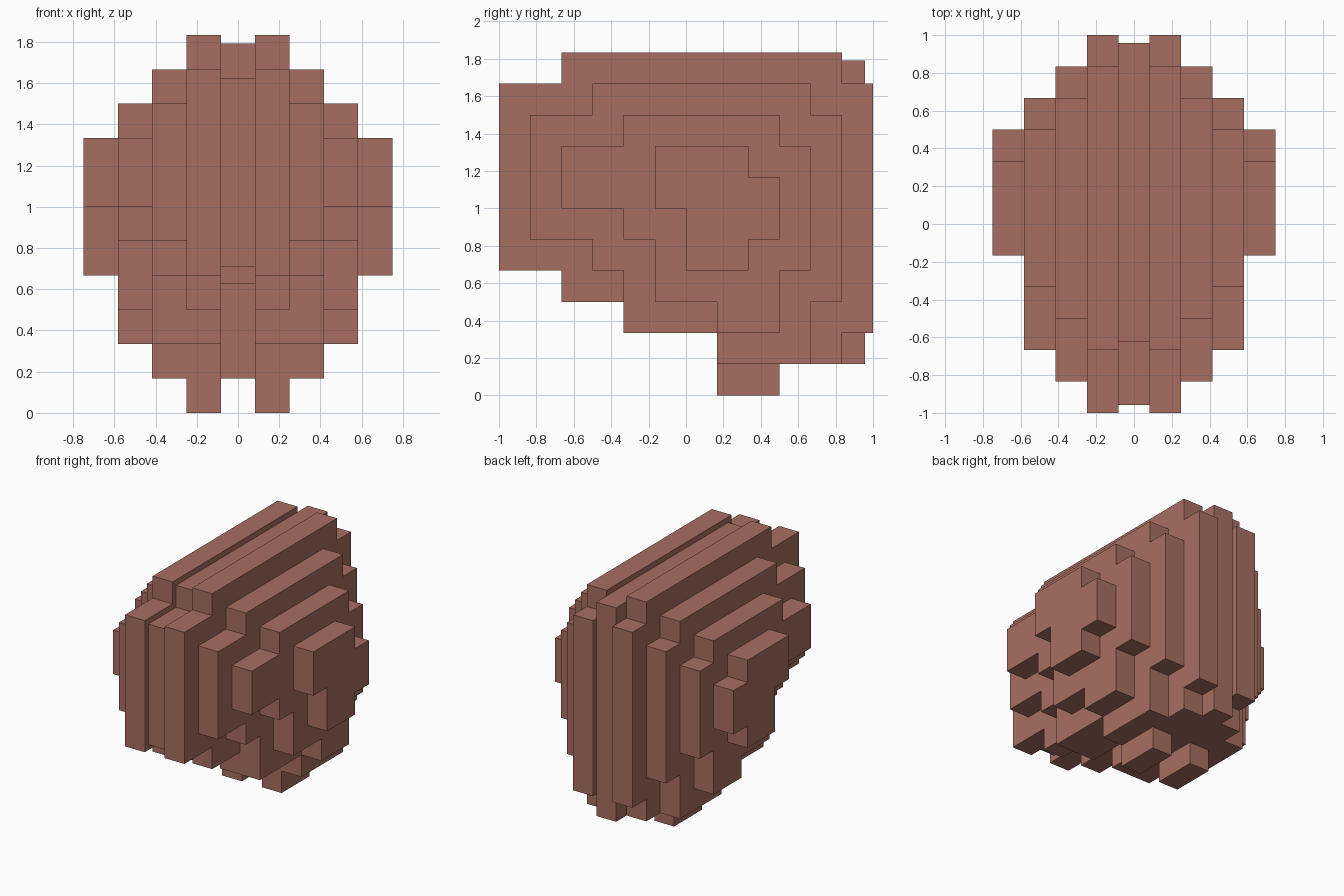
import bpy
import bmesh

cube = bpy.data.objects.get("Cube")
if cube:
    bpy.data.objects.remove(cube, do_unlink=True)

U = 1 / 6  # size of one block

# Single flat colour
pink = bpy.data.materials.new("dusty_pink")
pink.use_nodes = True
colour = (0.39, 0.158, 0.121, 1)
pink.diffuse_color = colour
pink.node_tree.nodes["Principled BSDF"].inputs["Base Color"].default_value = colour


def slab(name, x0, x1, outline, mirrored=True):
    """Extrude a side outline, given in blocks (depth, height), from x0 to x1."""
    bm = bmesh.new()
    face = bm.faces.new([bm.verts.new((x0 * U, y * U - 1, z * U)) for y, z in outline])
    grown = bmesh.ops.extrude_face_region(bm, geom=[face])["geom"]
    verts = [v for v in grown if isinstance(v, bmesh.types.BMVert)]
    bmesh.ops.translate(bm, vec=((x1 - x0) * U, 0, 0), verts=verts)
    bmesh.ops.recalc_face_normals(bm, faces=bm.faces)
    mesh = bpy.data.meshes.new(name)
    bm.to_mesh(mesh)
    bm.free()
    mesh.materials.append(pink)
    obj = bpy.data.objects.new(name, mesh)
    bpy.context.collection.objects.link(obj)
    if mirrored:
        mod = obj.modifiers.new("Mirror", 'MIRROR')
        mod.use_mirror_merge = False
    return obj


# Recessed middle between the two halves
G = 0.25
slab("middle_core", -0.5, 0.5, [
    (G, 4 + G), (G, 10 - G), (2 + G, 10 - G), (2 + G, 11 - G), (12 - G, 11 - G),
    (12 - G, 1), (7 + G, 1), (7 + G, 4 - G), (2 + G, 4 - G), (2 + G, 4 + G)], False)

# Inner layer, including the short stem at the bottom
slab("inner_layer", 0.5, 1.5, [
    (0, 4), (0, 10), (2, 10), (2, 11), (11, 11), (11, 10), (12, 10), (12, 2), (11, 2),
    (11, 1), (9, 1), (9, 0), (7, 0), (7, 2), (4, 2), (4, 3), (2, 3), (2, 4)])

# Layers shrinking towards the sides
slab("second_layer", 1.5, 2.5, [
    (1, 5), (1, 9), (3, 9), (3, 10), (10, 10), (10, 9), (11, 9), (11, 3),
    (10, 3), (10, 1), (7, 1), (7, 2), (4, 2), (4, 4), (3, 4), (3, 5)])
slab("third_layer", 2.5, 3.5, [
    (2, 6), (2, 8), (4, 8), (4, 9), (9, 9), (9, 8), (10, 8), (10, 4),
    (9, 4), (9, 2), (7, 2), (7, 3), (5, 3), (5, 5), (4, 5), (4, 6)])
slab("outer_layer", 3.5, 4.5, [
    (5, 6), (5, 8), (8, 8), (8, 7), (9, 7), (9, 5), (8, 5), (8, 4), (6, 4), (6, 6)])
